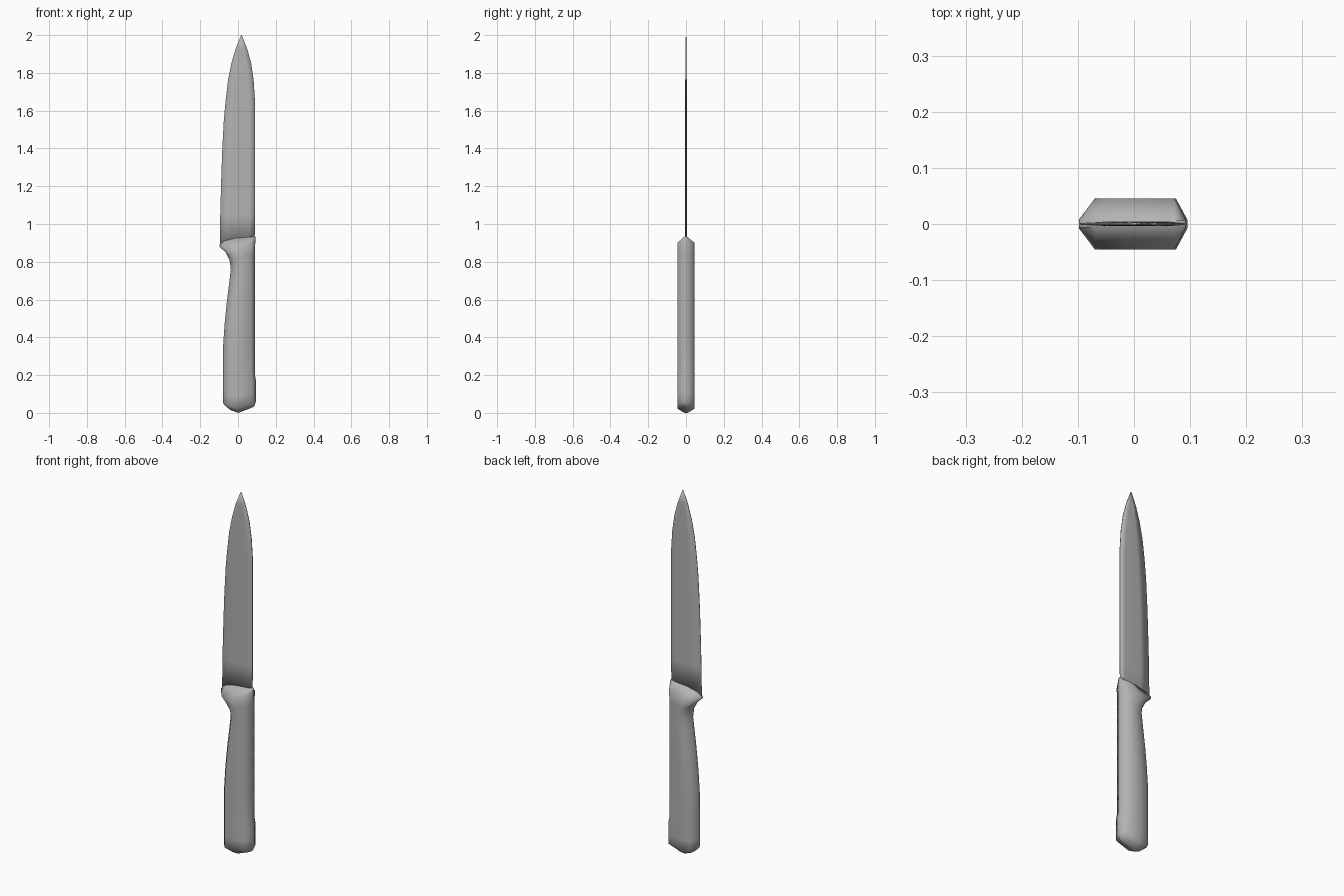
import bpy, bmesh, math

if "Cube" in bpy.data.objects:
    bpy.data.objects.remove(bpy.data.objects["Cube"])

steel = bpy.data.materials.new("dark_grey")
steel.diffuse_color = (0.45, 0.45, 0.45, 1)
steel.use_nodes = True
steel.node_tree.nodes["Principled BSDF"].inputs["Base Color"].default_value = steel.diffuse_color


def loft(name, rows, edge_y, inset_l, inset_r):
    """Skin ten-point rings; row = (x left, x right, z left, z mid, z right, half depth)."""
    bm = bmesh.new()
    rings = []
    for xl, xr, zl, zm, zr, depth in rows:
        w = xr - xl
        a, b = xl + min(inset_l, w * 0.3), xr - min(inset_r, w * 0.3)
        e = min(edge_y, depth)
        half = [(xl, e, zl), (a, depth, zl * 0.4 + zm * 0.6),
                (a * 0.6 + b * 0.4, depth, zm),
                (b, depth, zr * 0.7 + zm * 0.3), (xr, e, zr)]
        pts = [(x, -y, z) for x, y, z in half] + half[::-1]
        rings.append([bm.verts.new(p) for p in pts])
    for r0, r1 in zip(rings, rings[1:]):
        for i in range(10):
            j = (i + 1) % 10
            bm.faces.new((r0[i], r0[j], r1[j], r1[i]))
    # Cap each end with a strip of quads joining front and back
    for ring in (rings[0], rings[-1]):
        for i in range(4):
            bm.faces.new((ring[i], ring[i + 1], ring[8 - i], ring[9 - i]))
    bmesh.ops.recalc_face_normals(bm, faces=bm.faces)
    mesh = bpy.data.meshes.new(name)
    bm.to_mesh(mesh)
    bm.free()
    mesh.materials.append(steel)
    obj = bpy.data.objects.new(name, mesh)
    bpy.context.collection.objects.link(obj)
    bpy.context.view_layer.objects.active = obj
    obj.select_set(True)
    bpy.ops.object.shade_smooth_by_angle(angle=math.radians(100))
    obj.select_set(False)
    return obj


# Handle: rounded butt, curved grip, finger guard and sloping shoulder
D = 0.045
handle = [(-0.07, 0.086, 0.04, 0.0, 0.035, 0.008),
          (-0.08, 0.095, 0.055, 0.022, 0.06, D),
          (-0.08, 0.095, 0.1, 0.09, 0.1, D),
          (-0.08, 0.095, 0.17, 0.17, 0.17, D)]
for x, z in [(-0.08, 0.2), (-0.079, 0.35), (-0.071, 0.47), (-0.06, 0.58),
             (-0.045, 0.7), (-0.038, 0.76)]:
    handle.append((x, 0.09, z, z, z, D))
handle += [(-0.045, 0.09, 0.81, 0.79, 0.81, D),
           (-0.066, 0.09, 0.85, 0.82, 0.85, D),
           (-0.098, 0.092, 0.88, 0.858, 0.92, D),
           (-0.098, 0.092, 0.89, 0.925, 0.935, 0.006)]
loft("handle", handle, 0.008, 0.028, 0.02)

# Blade: straight spine, curved cutting edge and pointed tip
blade = [(xl, xr, z, z, z, d) for xl, xr, z, d in [
    (-0.096, 0.088, 0.885, 0.005), (-0.094, 0.09, 1.05, 0.004),
    (-0.09, 0.09, 1.2, 0.004), (-0.084, 0.09, 1.38, 0.004),
    (-0.075, 0.09, 1.55, 0.004), (-0.066, 0.09, 1.65, 0.004),
    (-0.053, 0.083, 1.76, 0.004), (-0.035, 0.07, 1.85, 0.0035),
    (-0.012, 0.048, 1.93, 0.003), (0.017, 0.02, 2.0, 0.001)]]
loft("blade", blade, 0.0015, 0.06, 0.03)
